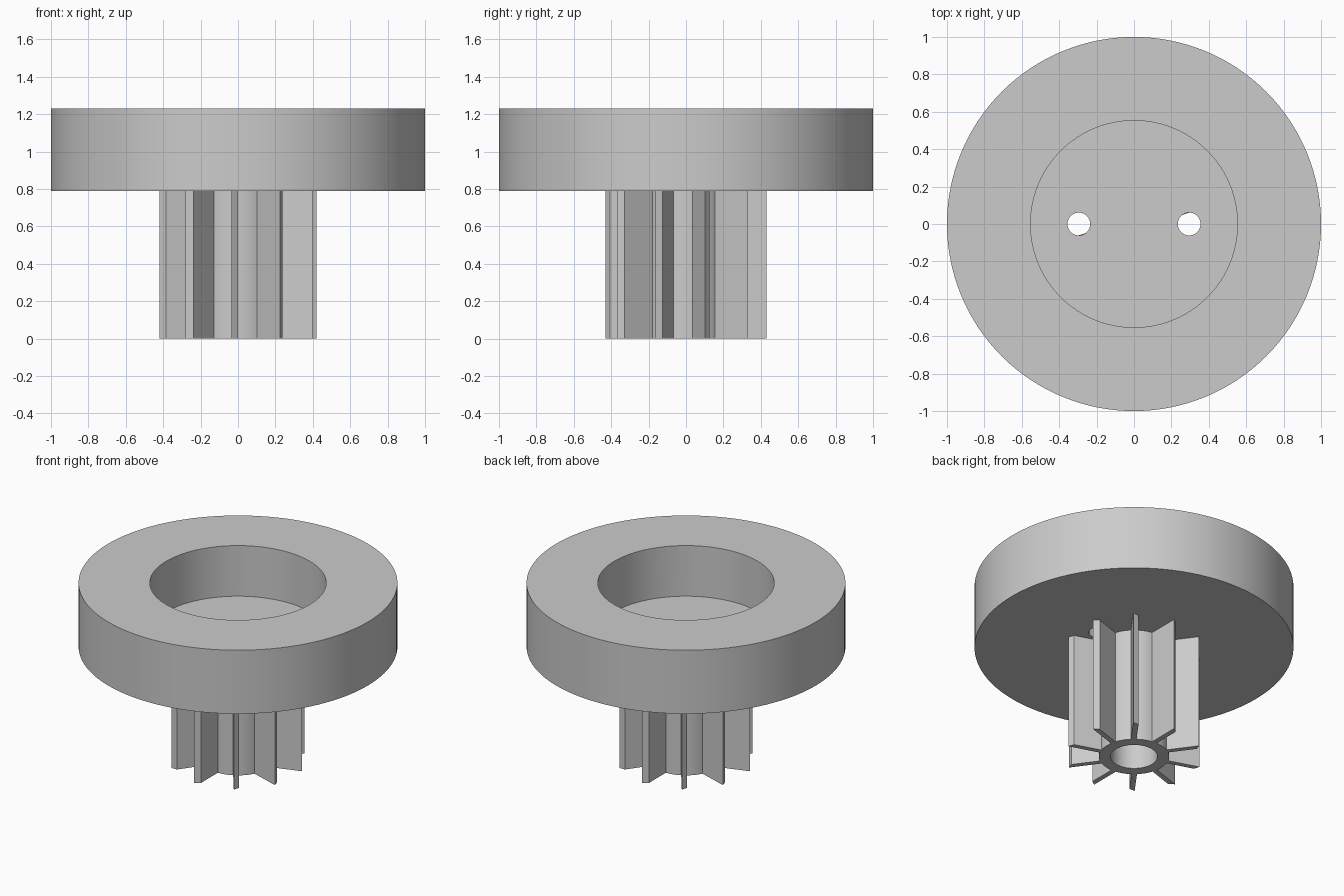
import bpy, bmesh
from math import cos, sin, tan, pi, radians

cube = bpy.data.objects.get("Cube")
if cube:
    bpy.data.objects.remove(cube, do_unlink=True)

grey = bpy.data.materials.new("plain grey")
grey.use_nodes = True
grey.diffuse_color = (0.6, 0.6, 0.6, 1)
grey.node_tree.nodes["Principled BSDF"].inputs["Base Color"].default_value = (0.6, 0.6, 0.6, 1)


def circle(r, n, cx=0.0):
    return [(cx + r * cos(2 * pi * i / n), r * sin(2 * pi * i / n)) for i in range(n)]


def prism(name, loops, z0, z1):
    """Extrude an outline, with any inner loops left as holes."""
    bm = bmesh.new()
    for loop in loops:
        vs = [bm.verts.new((x, y, z0)) for x, y in loop]
        for a, b in zip(vs, vs[1:] + vs[:1]):
            bm.edges.new((a, b))
    bmesh.ops.triangle_fill(bm, edges=bm.edges[:], use_beauty=True)
    top = bmesh.ops.extrude_face_region(bm, geom=bm.faces[:], use_keep_orig=True)["geom"]
    bmesh.ops.translate(bm, vec=(0, 0, z1 - z0),
                        verts=[g for g in top if isinstance(g, bmesh.types.BMVert)])
    bmesh.ops.recalc_face_normals(bm, faces=bm.faces[:])
    me = bpy.data.meshes.new(name)
    bm.to_mesh(me)
    bm.free()
    me.materials.append(grey)
    ob = bpy.data.objects.new(name, me)
    bpy.context.collection.objects.link(ob)
    return ob


def activate(ob):
    bpy.ops.object.select_all(action="DESELECT")
    ob.select_set(True)
    bpy.context.view_layer.objects.active = ob


def cut(ob, cutter):
    cutter.hide_render = True
    mod = ob.modifiers.new("cut", "BOOLEAN")
    mod.operation, mod.object, mod.solver = "DIFFERENCE", cutter, "EXACT"
    activate(ob)
    bpy.ops.object.modifier_apply(modifier=mod.name)
    bpy.data.objects.remove(cutter, do_unlink=True)


BASE, FLOOR, TOP = 0.79, 0.88, 1.23

# Round cap with an open recess and two through holes in its floor
cap = prism("cap", [circle(1.0, 128)], BASE, TOP)
cut(cap, prism("recess_cutter", [circle(0.553, 96)], FLOOR, TOP + 0.1))
for x in (-0.295, 0.295):
    cut(cap, prism("hole_cutter", [circle(0.061, 40, x)], BASE - 0.1, FLOOR + 0.1))

# Hollow hub with ten fins; each fin lies beside a radius and has a slanted tip
HUB, BORE, TIP, WIDTH, FINS = 0.22, 0.147, 0.43, 0.034, 10
step = 2 * pi / FINS
lean = math_lean = WIDTH * tan(radians(36))
outline = []
for k in range(FINS):
    a = radians(18) + k * step
    root = (HUB ** 2 - WIDTH ** 2) ** 0.5
    for r, t in ((root, WIDTH), (TIP, WIDTH), (TIP - lean, 0)):
        outline.append((r * cos(a) + t * sin(a), r * sin(a) - t * cos(a)))
    arc = step - WIDTH / HUB
    for i in range(6):
        b = a + arc * i / 6
        outline.append((HUB * cos(b), HUB * sin(b)))
hub = prism("finned_hub", [outline, circle(BORE, 64)], 0, BASE)

for ob in (cap, hub):
    activate(ob)
    bpy.ops.object.shade_smooth_by_angle(angle=radians(20))
